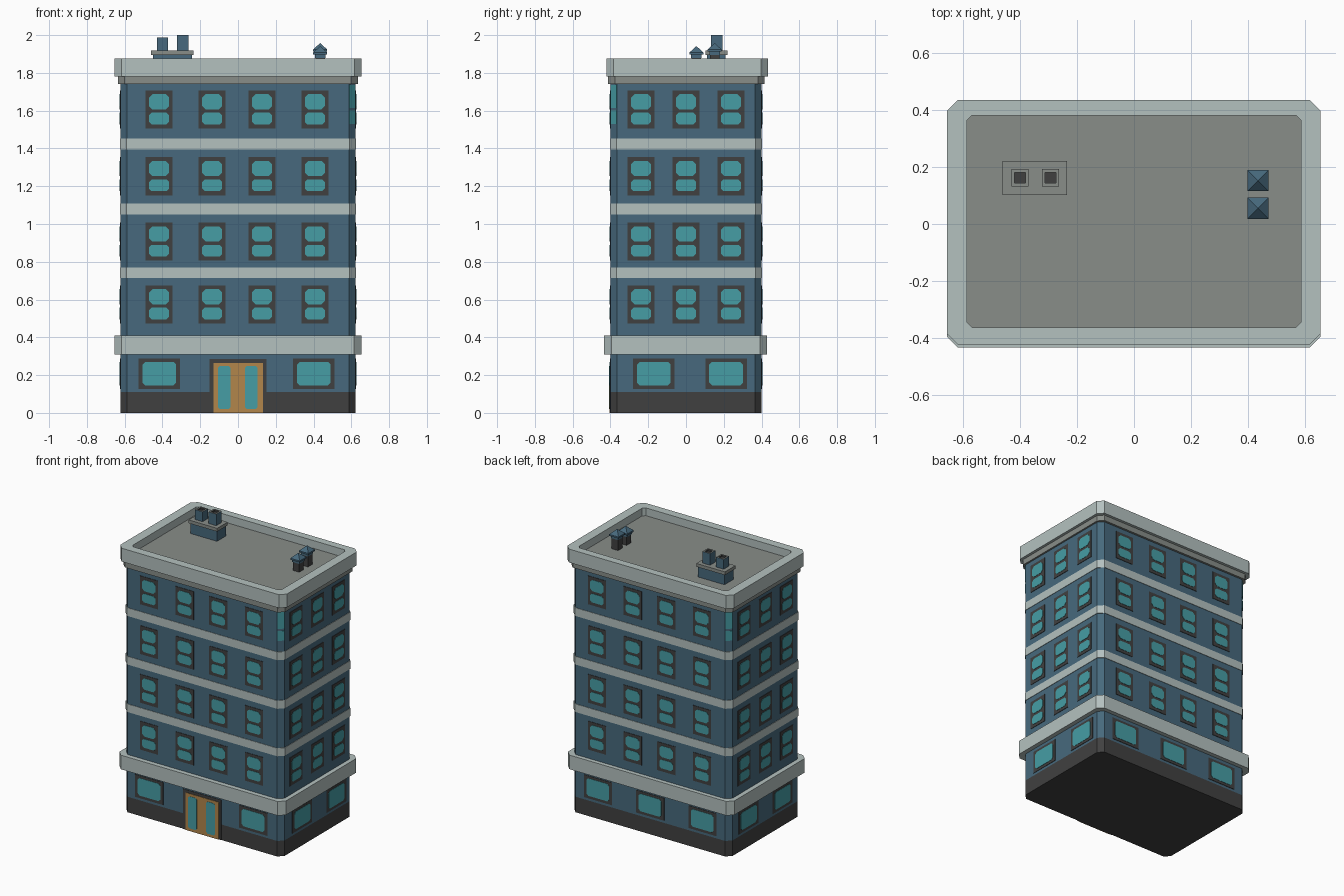
import bpy, bmesh, math
from mathutils import Matrix, Vector

if "Cube" in bpy.data.objects:
    bpy.data.objects.remove(bpy.data.objects["Cube"])


def srgb(r, g, b):
    f = lambda c: c / 12.92 if c <= 0.04045 else ((c + 0.055) / 1.055) ** 2.4
    return (f(r / 255), f(g / 255), f(b / 255), 1)


COLOURS = {
    "wall_blue": (71, 105, 125), "pale_stone": (180, 193, 191), "charcoal": (64, 64, 64),
    "teal_glass": (70, 157, 165), "door_orange": (178, 134, 75), "roof_grey": (136, 141, 137),
}
MATS = {}
for n, c in COLOURS.items():
    MATS[n] = bpy.data.materials.new(n)
    MATS[n].diffuse_color = srgb(*c)


def finish(name, bm, *mats):
    bmesh.ops.recalc_face_normals(bm, faces=bm.faces)
    me = bpy.data.meshes.new(name)
    bm.to_mesh(me)
    bm.free()
    for m in mats:
        me.materials.append(MATS[m])
    ob = bpy.data.objects.new(name, me)
    bpy.context.collection.objects.link(ob)
    return ob


def octagon(x0, x1, y0, y1, c):
    """Rectangle with clipped corners (plain rectangle when c is 0)."""
    if c == 0:
        return [(x0, y0), (x1, y0), (x1, y1), (x0, y1)]
    return [(x0 + c, y0), (x1 - c, y0), (x1, y0 + c), (x1, y1 - c),
            (x1 - c, y1), (x0 + c, y1), (x0, y1 - c), (x0, y0 + c)]


def loft(bm, rings, loop=False):
    """Skin a stack of (outline, height) rings; cap the ends or close into a loop."""
    vs = [[bm.verts.new((x, y, z)) for x, y in pts] for pts, z in rings]
    n = len(vs[0])
    for a, b in zip(vs, vs[1:] + ([vs[0]] if loop else [])):
        for i in range(n):
            j = (i + 1) % n
            bm.faces.new((a[i], a[j], b[j], b[i]))
    if not loop:
        bm.faces.new(vs[0][::-1])
        bm.faces.new(vs[-1])
    return [v for r in vs for v in r]


def block(name, mat, x0, x1, y0, y1, z0, z1, c=0.0):
    bm = bmesh.new()
    o = octagon(x0, x1, y0, y1, c)
    loft(bm, [(o, z0), (o, z1)])
    return finish(name, bm, mat)


# Main storeys
C = 0.035
HX, HY = 0.622, 0.40
block("plinth", "charcoal", -HX, HX, -HY, HY, 0, 0.11, C)
block("walls", "wall_blue", -HX, HX, -HY, HY, 0.11, 1.76, C)
block("ground_floor_ledge", "pale_stone", -0.655, 0.653, -0.433, 0.43, 0.31, 0.41, 0.038)
for i, (z0, z1) in enumerate([(0.713, 0.77), (1.05, 1.108), (1.395, 1.453)]):
    block(f"floor_band_{i + 1}", "pale_stone", -HX - .003, HX + .003, -HY - .003, HY + .003, z0, z1, C)
block("cornice", "roof_grey", -0.636, 0.634, -0.412, 0.415, 1.74, 1.78, C)
block("roof_deck", "roof_grey", -0.60, 0.60, -0.375, 0.395, 1.78, 1.82, 0.02)

# Parapet ring
bm = bmesh.new()
outer = octagon(-0.655, 0.653, -0.422, 0.435, 0.037)
inner = octagon(-0.586, 0.586, -0.362, 0.381, 0.018)
loft(bm, [(outer, 1.78), (outer, 1.875), (inner, 1.875), (inner, 1.78)], loop=True)
finish("parapet", bm, "pale_stone")

# Thin wall plates, gathered per part
frames, glass, door = bmesh.new(), bmesh.new(), bmesh.new()


def plate(bm, angle, dist, u, z0, z1, w, d, c=0.0):
    """Plate of thickness d on the wall that faces -y turned by angle."""
    o = octagon(u - w / 2, u + w / 2, z0, z1, c)
    vs = loft(bm, [(o, -0.001), (o, d)])
    m = (Matrix.Rotation(math.radians(angle), 4, 'Z') @ Matrix.Translation((0, -dist, 0))
         @ Matrix.Rotation(math.pi / 2, 4, 'X'))
    bmesh.ops.transform(bm, matrix=m, verts=vs)


def sash_window(angle, dist, u, z):
    plate(frames, angle, dist, u, z, z + 0.202, 0.142, 0.003)
    plate(glass, angle, dist, u, z + 0.022, z + 0.084, 0.107, 0.005, 0.014)
    plate(glass, angle, dist, u, z + 0.102, z + 0.182, 0.107, 0.005, 0.018)


def shop_window(angle, dist, u):
    plate(frames, angle, dist, u, 0.127, 0.287, 0.22, 0.003)
    plate(glass, angle, dist, u, 0.146, 0.27, 0.178, 0.005, 0.014)


LONG = (-0.418, -0.137, 0.127, 0.407)
SHORT = (-0.238, 0, 0.238)
WALLS = [  # turn, distance, upper columns, ground columns
    (0, HY, LONG, (-0.416, 0.402)),
    (90, HX, SHORT, (-0.17, 0.212)),
    (180, HY, LONG, (-0.41, 0, 0.41)),
    (270, HX, SHORT, (-0.19, 0.19)),
]
for angle, dist, upper, ground in WALLS:
    for u in upper:
        for z in (0.473, 0.806, 1.152, 1.505):
            sash_window(angle, dist, u, z)
    for u in ground:
        shop_window(angle, dist, u)

# Glazed strips on two clipped corners of the top floor
for angle in (45, 225):
    for z0, z1 in ((1.53, 1.60), (1.615, 1.735)):
        plate(glass, angle, (HX + HY - C) / math.sqrt(2), (HX - HY) / math.sqrt(2), z0, z1, 0.046, 0.002)

# Double entrance door
plate(frames, 0, HY, 0, 0, 0.285, 0.30, 0.003)
plate(door, 0, HY, 0.002, 0, 0.265, 0.262, 0.006)
for u in (-0.073, 0.07):
    plate(glass, 0, HY, u, 0.02, 0.247, 0.068, 0.008, 0.01)

finish("window_frames", frames, "charcoal")
finish("window_glass", glass, "teal_glass")
finish("entrance_door", door, "door_orange")

# Chimney stack with two open pots
block("chimney_base", "wall_blue", -0.45, -0.243, 0.112, 0.21, 1.82, 1.895)
block("chimney_slab", "roof_grey", -0.46, -0.235, 0.102, 0.22, 1.895, 1.918)
for i, (x, top) in enumerate([(-0.40, 1.988), (-0.293, 2.0)]):
    bm = bmesh.new()
    sq = lambda r: octagon(x - r, x + r, 0.162 - r, 0.162 + r, 0)
    loft(bm, [(sq(0.03), 1.918), (sq(0.03), top), (sq(0.019), top), (sq(0.019), top - 0.012)])
    ob = finish(f"chimney_pot_{i + 1}", bm, "wall_blue", "roof_grey", "charcoal")
    for p in ob.data.polygons:
        z = [ob.data.vertices[v].co.z for v in p.vertices]
        if min(z) > top - 0.001:
            p.material_index = 1      # rim
        elif min(z) > 1.93:
            p.material_index = 2      # opening

# Roof vents: dark stem, blue hood with pyramid top
for i, (y, dz) in enumerate([(0.055, 0.0), (0.152, 0.016)]):
    x = 0.435
    block(f"vent_stem_{i + 1}", "charcoal", x - .025, x + .025, y - .025, y + .025, 1.82, 1.885 + dz)
    bm = bmesh.new()
    sq = lambda r: octagon(x - r, x + r, y - r, y + r, 0)
    loft(bm, [(sq(0.028), 1.88 + dz), (sq(0.028), 1.897 + dz), (sq(0.037), 1.897 + dz),
              (sq(0.037), 1.908 + dz), (sq(0.001), 1.941 + dz)])
    finish(f"vent_hood_{i + 1}", bm, "wall_blue")

for m in bpy.data.materials:
    if m.users and not m.is_grease_pencil:
        m.use_nodes = True
        m.node_tree.nodes["Principled BSDF"].inputs["Base Color"].default_value = m.diffuse_color
